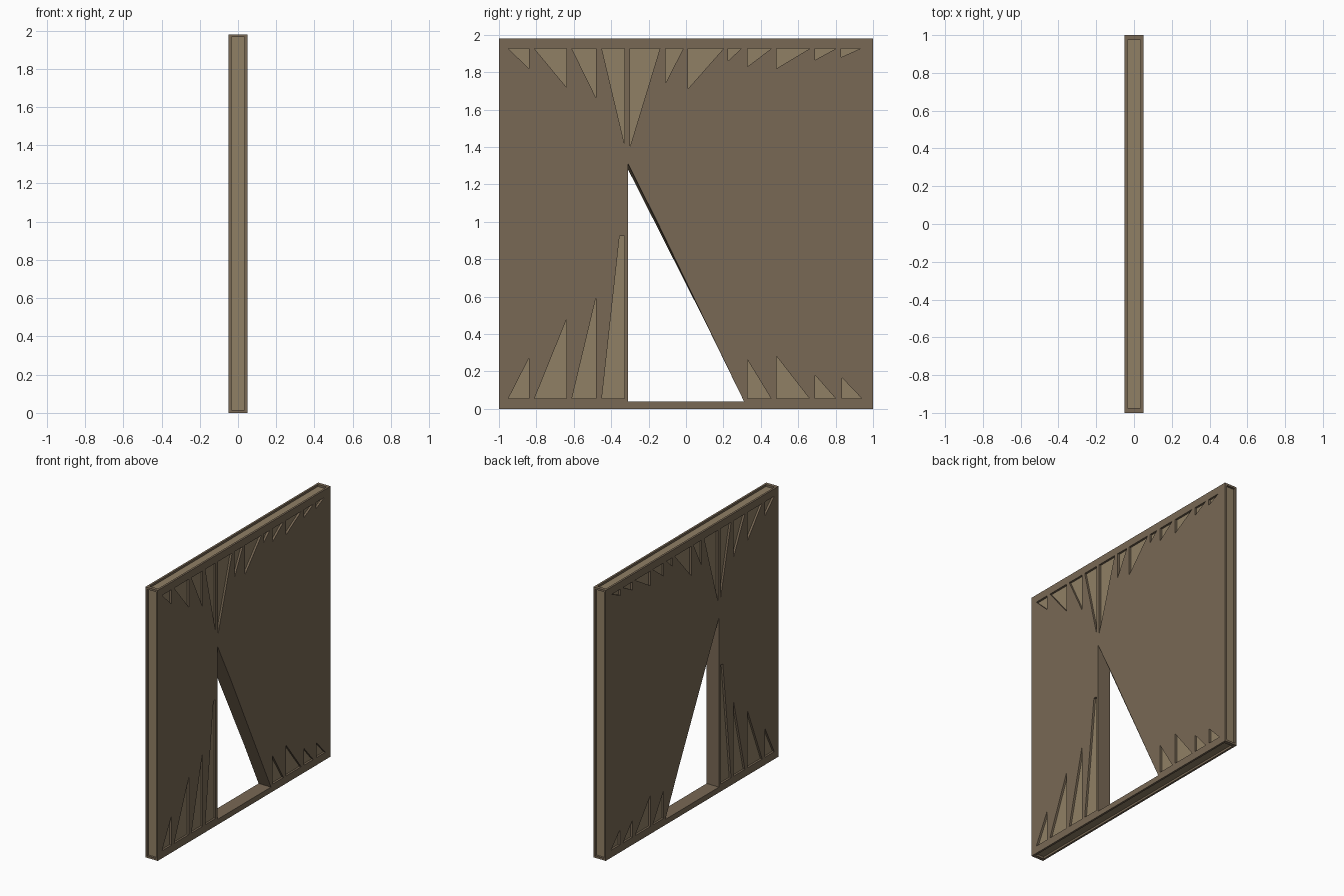
import bpy, bmesh
from mathutils import Vector

if "Cube" in bpy.data.objects:
    bpy.data.objects.remove(bpy.data.objects["Cube"])


def material(name, rgb):
    m = bpy.data.materials.new(name)
    m.diffuse_color = (*rgb, 1)
    m.use_nodes = True
    m.node_tree.nodes["Principled BSDF"].inputs["Base Color"].default_value = m.diffuse_color
    return m


MATS = [material("frame_brown", (0.19, 0.14, 0.09)),
        material("recess_tan", (0.28, 0.215, 0.13))]
X, Y, H = 0.05, 1.0, 1.98      # half thickness, half width, height
D = 0.015                      # recess depth


def loft(bm, ring_a, ring_b, cap_mat=0):
    """Closed prism between two rings; the first ring's cap gets cap_mat."""
    a = [bm.verts.new(p) for p in ring_a]
    b = [bm.verts.new(p) for p in ring_b]
    bm.faces.new(a).material_index = cap_mat
    bm.faces.new(b[::-1])
    n = len(a)
    for i in range(n):
        bm.faces.new((a[i], b[i], b[(i + 1) % n], a[(i + 1) % n]))


def finish(bm, name):
    bmesh.ops.recalc_face_normals(bm, faces=bm.faces[:])
    me = bpy.data.meshes.new(name)
    bm.to_mesh(me)
    bm.free()
    for m in MATS:
        me.materials.append(m)
    ob = bpy.data.objects.new(name, me)
    bpy.context.collection.objects.link(ob)
    return ob


def cut(target, cutter):
    cutter.hide_render = True
    mod = target.modifiers.new("cut", 'BOOLEAN')
    mod.operation = 'DIFFERENCE'
    mod.solver = 'EXACT'
    mod.object = cutter
    bpy.context.view_layer.objects.active = target
    bpy.ops.object.modifier_apply(modifier=mod.name)
    bpy.data.objects.remove(cutter)


# wall slab
bm = bmesh.new()
slab = [(-Y, 0), (Y, 0), (Y, H), (-Y, H)]
loft(bm, [(-X, y, z) for y, z in slab], [(X, y, z) for y, z in slab])
wall = finish(bm, "wall_panel")

# triangular opening, its sloped side slightly skewed through the thickness
bm = bmesh.new()
rings = []
for x, apex in ((-0.1, 1.265), (0.1, 1.325)):
    rings.append([Vector((x, -0.31, 0.04)), Vector((x, 0.31, 0.04)), Vector((x, -0.31, apex))])
loft(bm, *rings)
cut(wall, finish(bm, "opening_cutter"))

# recessed spikes: vertical edge y, other base end y, tip z
TOP, BOTTOM = 1.925, 0.055
top_spikes = [(-0.84, -0.95, 1.82), (-0.64, -0.81, 1.72), (-0.48, -0.61, 1.66),
              (-0.33, -0.45, 1.42), (-0.30, -0.14, 1.40), (-0.11, -0.015, 1.74),
              (0.01, 0.20, 1.71), (0.225, 0.295, 1.86), (0.33, 0.455, 1.83),
              (0.485, 0.66, 1.82), (0.69, 0.80, 1.865), (0.83, 0.93, 1.88)]
bottom_spikes = [(-0.84, -0.95, 0.27), (-0.64, -0.81, 0.475), (-0.48, -0.61, 0.60),
                 (0.33, 0.455, 0.26), (0.485, 0.66, 0.28), (0.69, 0.80, 0.18),
                 (0.835, 0.94, 0.165)]
shapes = [[(v, base), (e, base), (v, tip)]
          for base, spikes in ((TOP, top_spikes), (BOTTOM, bottom_spikes))
          for v, e, tip in spikes]
shapes.append([(-0.33, BOTTOM), (-0.45, BOTTOM), (-0.355, 0.925), (-0.33, 0.925)])

bm = bmesh.new()
for s in (-1, 1):
    for shape in shapes:
        loft(bm, [(s * (X - D), y, z) for y, z in shape],
             [(s * (X + 0.05), y, z) for y, z in shape], 1)
    # shallow recess along each end
    r = X - D
    end = [(-r, D), (r, D), (r, H - D), (-r, H - D)]
    loft(bm, [(x, s * (Y - D), z) for x, z in end],
         [(x, s * (Y + 0.05), z) for x, z in end], 1)
# shallow recess along top and bottom edges
strip = [(-r, -0.975), (r, -0.975), (r, 0.975), (-r, 0.975)]
for inner, outer in ((H - D, H + 0.05), (D, -0.05)):
    loft(bm, [(x, y, inner) for x, y in strip],
         [(x, y, outer) for x, y in strip], 1)
cut(wall, finish(bm, "recess_cutter"))
